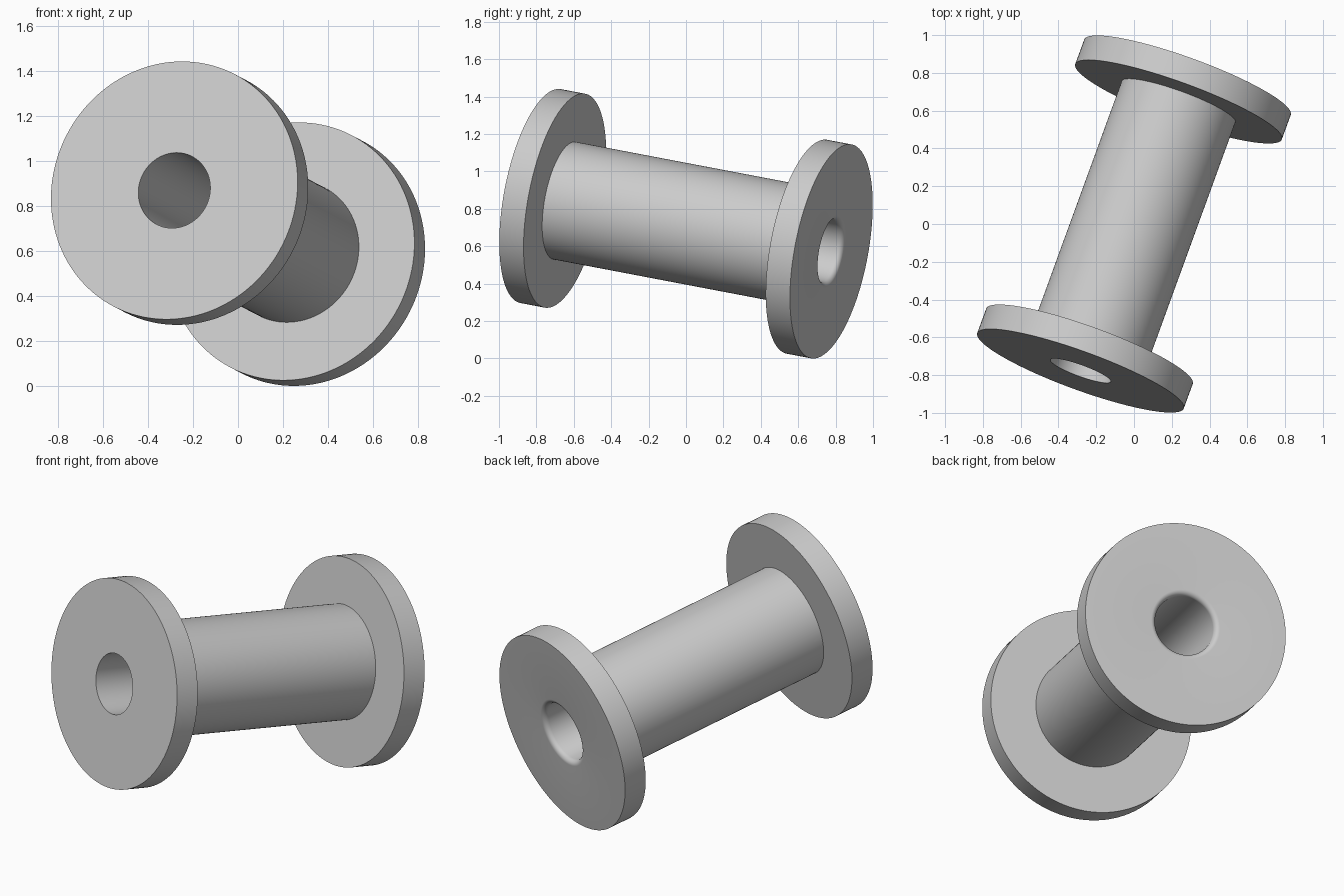
import bpy, bmesh, math
from mathutils import Vector, Matrix

if "Cube" in bpy.data.objects:
    bpy.data.objects.remove(bpy.data.objects["Cube"])

AXIS = Vector((0.337, 0.925, -0.176)).normalized()  # front hole to back hole
CENTRE = Vector((0, 0, 0.72))
HALF, FLANGE_R, FLANGE_T = 0.84, 0.582, 0.14
BARREL_R, BORE_R, ROUND = 0.32, 0.17, 0.03
SIDES = 128


def lathe(name, profile, sides):
    """Revolve a closed (radius, height) profile around local z."""
    bm = bmesh.new()
    rings = []
    for i in range(sides):
        a = 2 * math.pi * i / sides
        rings.append([bm.verts.new((r * math.cos(a), r * math.sin(a), h)) for r, h in profile])
    n = len(profile)
    for i in range(sides):
        p, q = rings[i], rings[(i + 1) % sides]
        for j in range(n):
            k = (j + 1) % n
            bm.faces.new((p[j], q[j], q[k], p[k]))
    bmesh.ops.recalc_face_normals(bm, faces=bm.faces)
    mesh = bpy.data.meshes.new(name)
    bm.to_mesh(mesh)
    bm.free()
    obj = bpy.data.objects.new(name, mesh)
    bpy.context.collection.objects.link(obj)
    return obj


# Spool section: sharp bore at the front, two flanges and the barrel
inner = HALF - FLANGE_T
profile = [(BORE_R, -HALF), (FLANGE_R, -HALF), (FLANGE_R, -inner), (BARREL_R, -inner),
           (BARREL_R, inner), (FLANGE_R, inner), (FLANGE_R, HALF)]

# Rounded rim where the bore meets the back face
for i in range(9):
    a = math.pi / 2 * (1 - i / 8)
    profile.append((BORE_R + ROUND * (1 - math.cos(a)), HALF - ROUND * (1 - math.sin(a))))

spool = lathe("spool", profile, SIDES)

# Tilt into place
spool.matrix_world = Matrix.Translation(CENTRE) @ AXIS.to_track_quat('Z', 'Y').to_matrix().to_4x4()

bpy.context.view_layer.objects.active = spool
spool.select_set(True)
bpy.ops.object.shade_smooth_by_angle(angle=math.radians(30))
